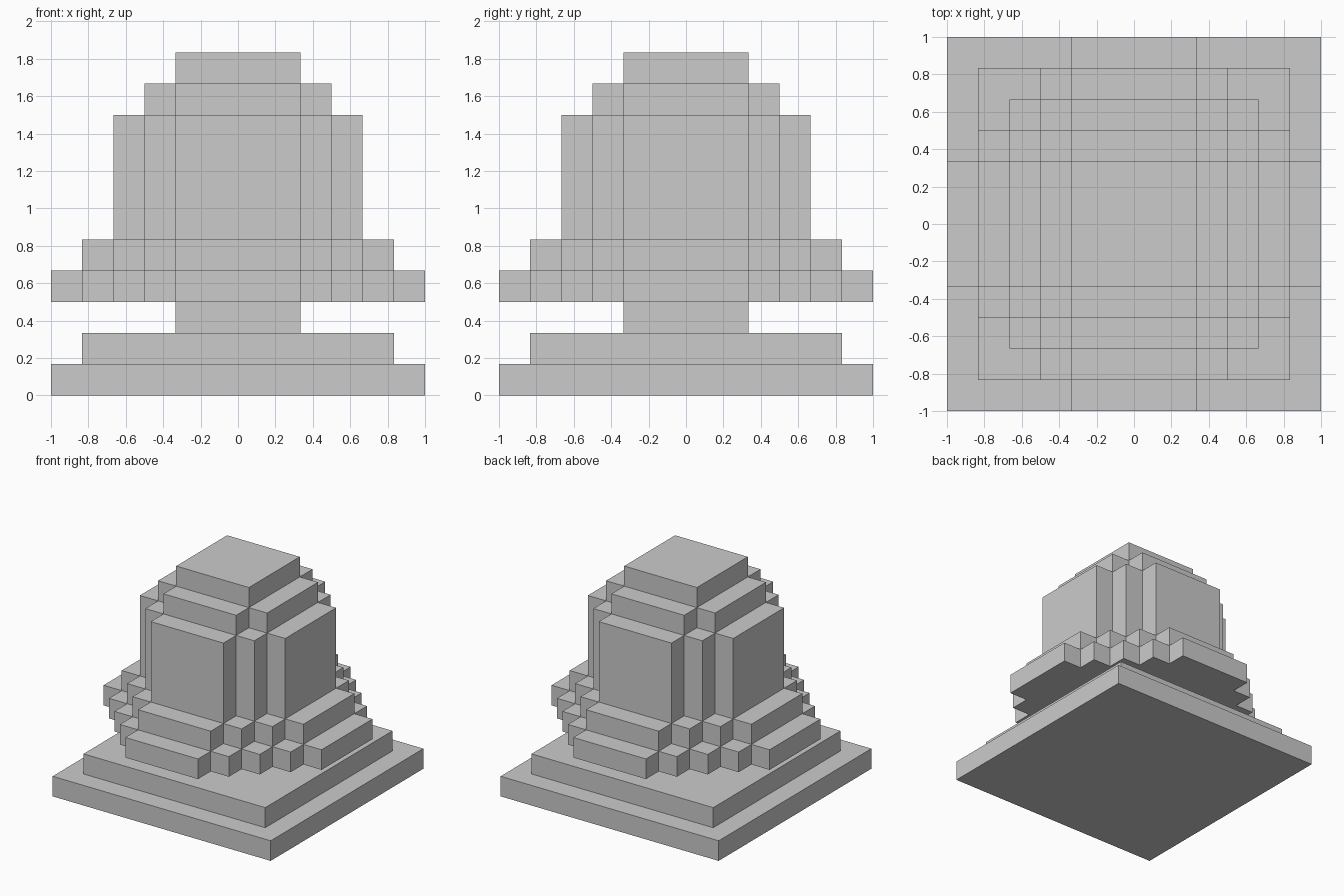
import bpy, bmesh

if "Cube" in bpy.data.objects:
    bpy.data.objects.remove(bpy.data.objects["Cube"])

U = 1 / 6  # size of one grid cell


def slab(name, outline, z0, z1):
    """Extrude a counter-clockwise outline (in cells) from z0 to z1 (in cells)."""
    bm = bmesh.new()
    base = bm.faces.new([bm.verts.new((x * U, y * U, z0 * U)) for x, y in outline])
    top = bmesh.ops.extrude_face_region(bm, geom=[base], use_keep_orig=True)
    verts = [g for g in top["geom"] if isinstance(g, bmesh.types.BMVert)]
    bmesh.ops.translate(bm, verts=verts, vec=(0, 0, (z1 - z0) * U))
    bmesh.ops.recalc_face_normals(bm, faces=bm.faces)
    mesh = bpy.data.meshes.new(name)
    bm.to_mesh(mesh)
    bm.free()
    obj = bpy.data.objects.new(name, mesh)
    bpy.context.collection.objects.link(obj)
    return obj


def square(r):
    return [(r, -r), (r, r), (-r, r), (-r, -r)]


def stepped(r):
    """Stair-cornered outline: sides 4 cells wide at distance r, one-cell corner steps."""
    quarter = []
    for a in range(r, 1, -1):
        quarter.append((a, r + 2 - a))
        if a > 2:
            quarter.append((a - 1, r + 2 - a))
    outline = []
    for _ in range(4):
        outline += quarter
        quarter = [(-y, x) for x, y in quarter]
    return outline


# Square base and neck
slab("base_plinth", square(6), 0, 1)
slab("base_step", square(5), 1, 2)
slab("neck", square(2), 2, 3)

# Stepped dome, widest at the rim
slab("dome_rim", stepped(6), 3, 4)
slab("dome_shoulder", stepped(5), 4, 5)
slab("dome_body", stepped(4), 5, 9)
slab("dome_crown", stepped(3), 9, 10)
slab("dome_cap", square(2), 10, 11)
